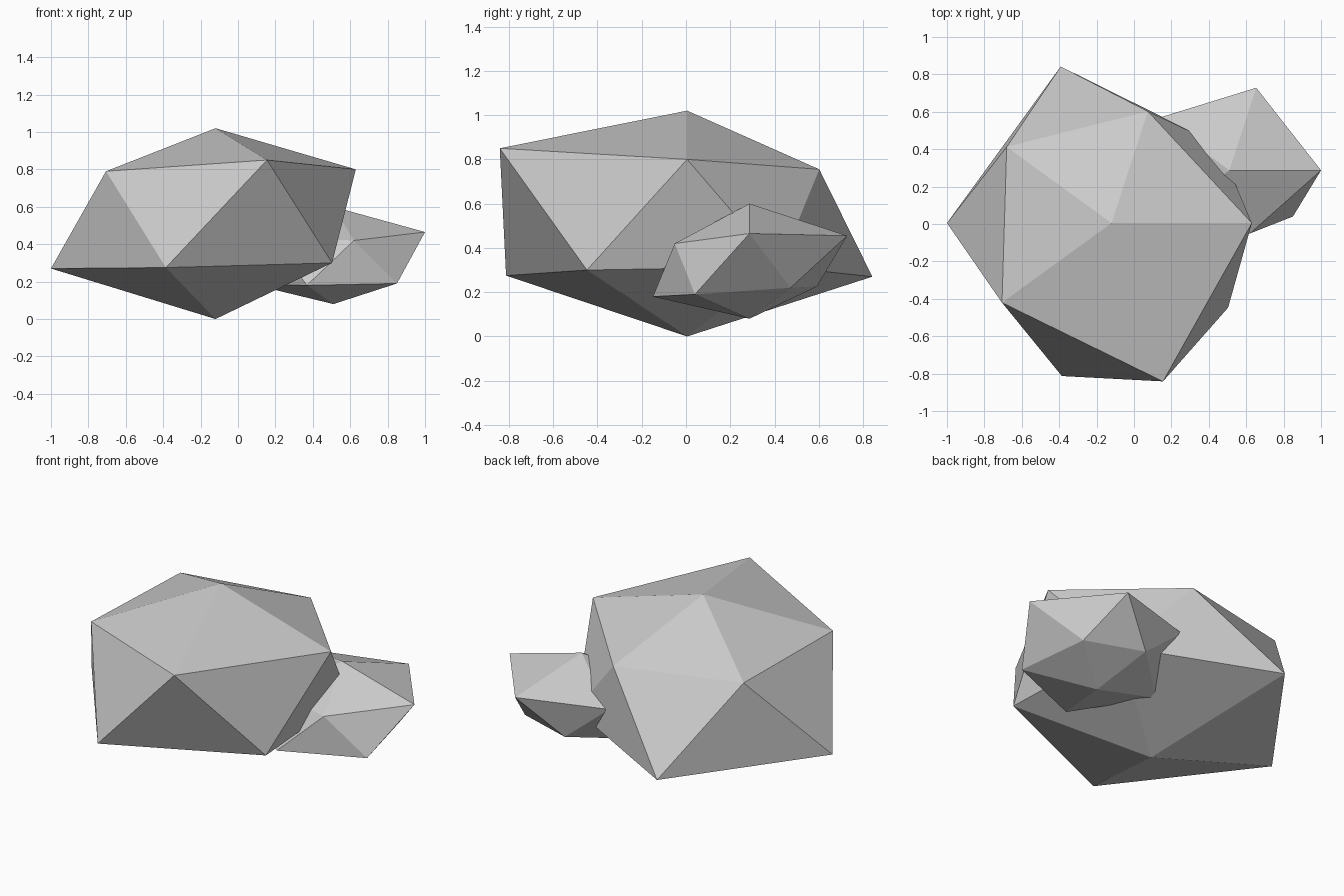
import bpy
import bmesh
import math

if "Cube" in bpy.data.objects:
    bpy.data.objects.remove(bpy.data.objects["Cube"])

# Plain stone grey
stone = bpy.data.materials.new("stone_grey")
stone.diffuse_color = (0.6, 0.6, 0.6, 1.0)
stone.use_nodes = True
stone.node_tree.nodes["Principled BSDF"].inputs["Base Color"].default_value = stone.diffuse_color


def make_rock(name, cx, cy, bottom, top, lower, upper):
    """Uneven 20-sided rock: two poles and two staggered rings of (radius, height)."""
    bm = bmesh.new()

    def ring(points, start):
        verts = []
        for i, (r, z) in enumerate(points):
            a = math.radians(start + 72 * i)
            verts.append(bm.verts.new((cx + r * math.cos(a), cy + r * math.sin(a), z)))
        return verts

    base = bm.verts.new((cx, cy, bottom))
    peak = bm.verts.new((cx, cy, top))
    low, up = ring(lower, 36), ring(upper, 0)
    for i in range(5):
        j = (i + 1) % 5
        bm.faces.new((base, low[j], low[i]))
        bm.faces.new((low[i], up[j], up[i]))
        bm.faces.new((low[i], low[j], up[j]))
        bm.faces.new((peak, up[i], up[j]))
    bmesh.ops.recalc_face_normals(bm, faces=bm.faces)
    mesh = bpy.data.meshes.new(name)
    bm.to_mesh(mesh)
    bm.free()
    mesh.materials.append(stone)
    obj = bpy.data.objects.new(name, mesh)
    bpy.context.collection.objects.link(obj)


# Main boulder
make_rock("large_rock", -0.12, 0.005, 0.0, 1.02,
          [(0.71, 0.315), (0.88, 0.27), (0.88, 0.27), (0.86, 0.275), (0.77, 0.30)],
          [(0.75, 0.80), (0.628, 0.755), (0.693, 0.78), (0.724, 0.79), (0.89, 0.85)])

# Small stone wedged into the back right
make_rock("small_rock", 0.51, 0.287, 0.08, 0.60,
          [(0.315, 0.22), (0.32, 0.225), (0.43, 0.184), (0.459, 0.18), (0.42, 0.19)],
          [(0.49, 0.465), (0.464, 0.455), (0.474, 0.46), (0.40, 0.435), (0.355, 0.42)])
